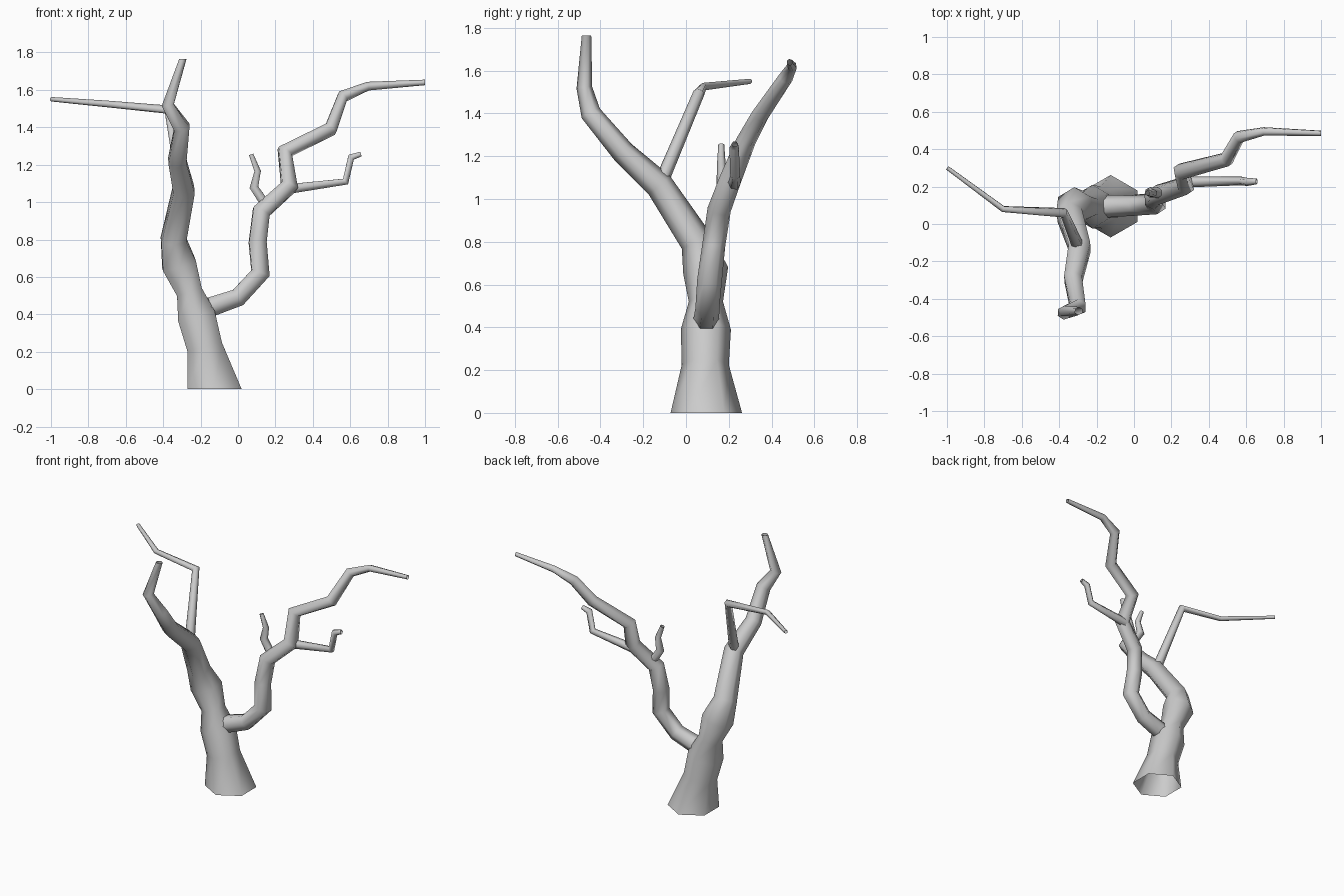
import bpy, bmesh, math
from mathutils import Vector

SIDES = 6


def limb(name, pts, start=None, end=None):
    """Sweep an open hexagonal tube along (x, y, z, radius) points."""
    pos = [Vector(p[:3]) for p in pts]
    segs = [(b - a).normalized() for a, b in zip(pos, pos[1:])]
    tans = [segs[0]] + [(a + b).normalized() for a, b in zip(segs, segs[1:])] + [segs[-1]]
    if start:
        tans[0] = Vector(start)
    if end:
        tans[-1] = Vector(end)
    side = Vector((0, 1, 0))
    bm = bmesh.new()
    rings = []
    for p, t, c in zip(pos, tans, pts):
        side = (side - t * side.dot(t)).normalized()
        other = t.cross(side)
        ring = []
        for i in range(SIDES):
            a = 2 * math.pi * i / SIDES
            ring.append(bm.verts.new(p + c[3] * (math.cos(a) * side + math.sin(a) * other)))
        rings.append(ring)
    for lo, hi in zip(rings, rings[1:]):
        for i in range(SIDES):
            j = (i + 1) % SIDES
            bm.faces.new((lo[i], lo[j], hi[j], hi[i])).smooth = True
    mesh = bpy.data.meshes.new(name)
    bm.to_mesh(mesh)
    bm.free()
    obj = bpy.data.objects.new(name, mesh)
    bpy.context.collection.objects.link(obj)
    return obj


# Main trunk, flaring at the root and bending to the front
limb("trunk", [
    (-.125, .095, 0, .167), (-.178, .09, .225, .110), (-.222, .093, .39, .117),
    (-.26, .093, .52, .080), (-.315, .092, .665, .106), (-.345, .05, .80, .077),
    (-.29, -.125, 1.065, .066), (-.325, -.295, 1.22, .055), (-.30, -.445, 1.40, .048),
    (-.375, -.475, 1.52, .037), (-.295, -.465, 1.765, .022)],
    start=(0, 0, 1), end=(0, 0, 1))

# Thin branch reaching left
limb("left_branch", [
    (-.30, -.115, 1.08, .033), (-.375, .06, 1.495, .027),
    (-.70, .08, 1.525, .018), (-.998, .30, 1.55, .012)])

# Large branch reaching right
limb("right_branch", [
    (-.145, .095, .44, .060), (.0, .10, .49, .056), (.12, .11, .62, .058),
    (.105, .13, .785, .054), (.125, .155, .95, .055), (.275, .205, 1.085, .052),
    (.25, .28, 1.27, .046), (.495, .345, 1.39, .041), (.56, .465, 1.565, .035),
    (.695, .495, 1.62, .024), (1.0, .485, 1.64, .015)], end=(1, 0, 0))

# Small twigs on the right branch
limb("outer_twig", [
    (.27, .225, 1.07, .030), (.575, .23, 1.11, .023),
    (.605, .225, 1.24, .022), (.657, .228, 1.257, .015)])
limb("inner_twig", [
    (.145, .165, .99, .028), (.085, .17, 1.08, .027),
    (.105, .165, 1.165, .020), (.07, .165, 1.255, .014)])
